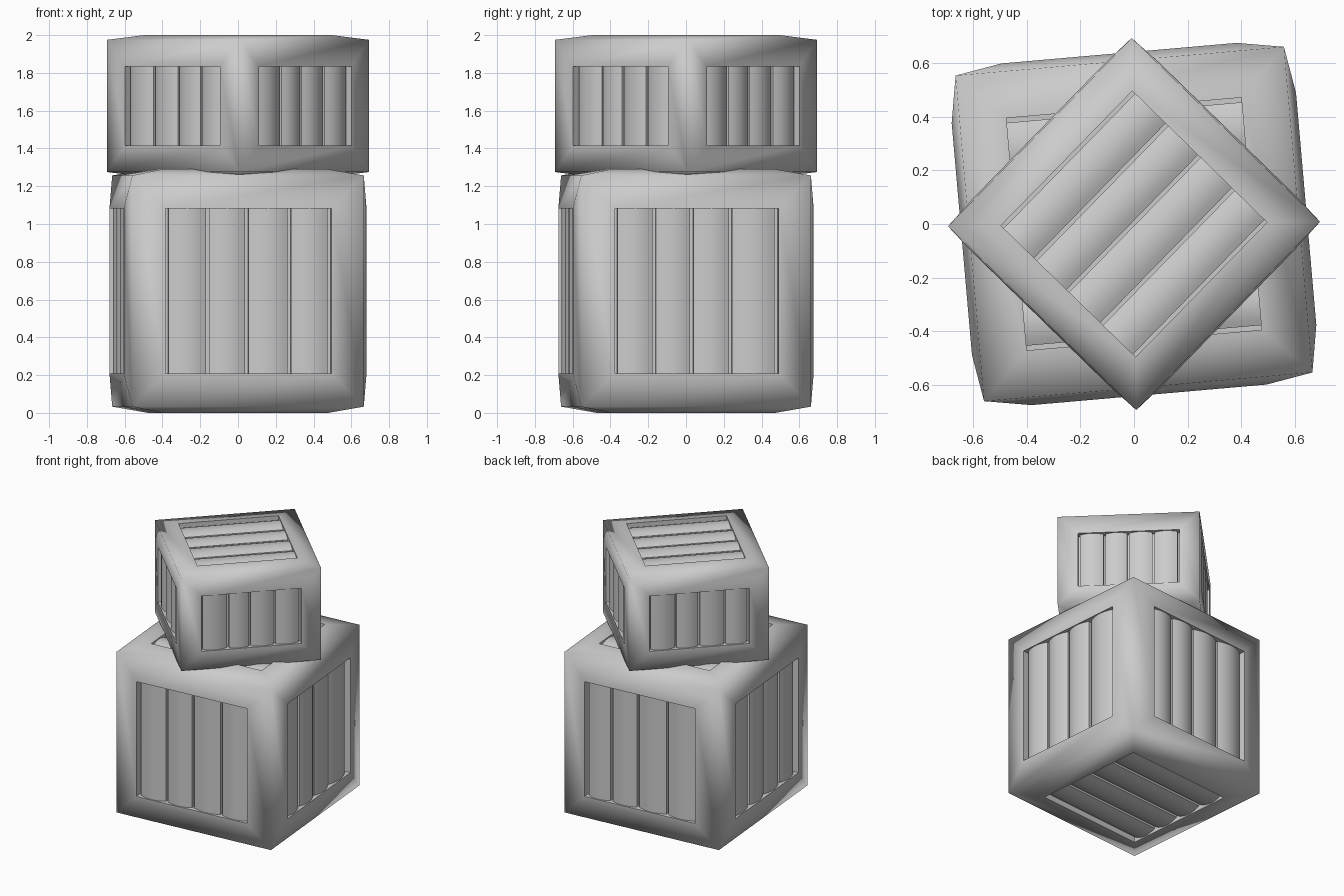
import bpy, bmesh, math, random
from mathutils import Vector, Matrix

if "Cube" in bpy.data.objects:
    bpy.data.objects.remove(bpy.data.objects["Cube"])

random.seed(4)
X, Y, Z = Vector((1, 0, 0)), Vector((0, 1, 0)), Vector((0, 0, 1))
# side name: outward normal, direction the planks run
SIDES = {"front": (-Y, Z), "back": (Y, Z), "left": (-X, Z), "right": (X, Z),
         "top": (Z, X), "bottom": (-Z, X)}


def finish(bm, name, matrix, angle):
    bmesh.ops.recalc_face_normals(bm, faces=bm.faces)
    mesh = bpy.data.meshes.new(name)
    bm.to_mesh(mesh)
    bm.free()
    ob = bpy.data.objects.new(name, mesh)
    bpy.context.collection.objects.link(ob)
    ob.matrix_world = matrix
    bpy.ops.object.select_all(action='DESELECT')
    ob.select_set(True)
    bpy.context.view_layer.objects.active = ob
    bpy.ops.object.shade_smooth_by_angle(angle=math.radians(angle))


def extent(v, half):
    return sum(abs(v[i]) * half[i] for i in range(3))


def plank(bm, u, v, n, start, end, length, base, crown, steps=8):
    # crowned board: arc profile on a flat base, swept along v
    mid, hw = (start + end) / 2, (end - start) / 2
    edge = crown - hw * 0.25
    prof = [(start, base)]
    for i in range(steps + 1):
        t = -1 + 2 * i / steps
        prof.append((mid + hw * t, edge + (crown - edge) * (1 - t * t)))
    prof.append((end, base))
    rings = [[bm.verts.new(u * a + n * b + v * s * length) for a, b in prof]
             for s in (-1, 1)]
    k = len(prof)
    for i in range(k):
        j = (i + 1) % k
        bm.faces.new((rings[0][i], rings[0][j], rings[1][j], rings[1][i]))
    for r in rings:
        bm.faces.new(r)


def crate(name, half, z, turn, frame, side_bulge, cap_bulge, depth):
    matrix = Matrix.Translation((0, 0, z)) @ Matrix.Rotation(math.radians(turn), 4, 'Z')

    # frame box: every face swells inward to a sunk panel
    bm = bmesh.new()
    bmesh.ops.create_cube(bm, size=2, matrix=Matrix.Diagonal((*half, 1)))
    bm.normal_update()
    caps = [f for f in bm.faces if abs(f.normal.z) > 0.5]
    walls = [f for f in bm.faces if f not in caps]
    for faces, bulge in ((walls, side_bulge), (caps, cap_bulge)):
        bmesh.ops.inset_individual(bm, faces=faces, thickness=frame, depth=bulge,
                                   use_even_offset=True)
    for f in caps + walls:
        n = f.normal.copy()
        new = bmesh.ops.extrude_discrete_faces(bm, faces=[f])["faces"]
        bmesh.ops.translate(bm, verts=new[0].verts, vec=-n * depth)
    finish(bm, name + "_frame", matrix, 86)

    # four uneven planks in each panel
    for side, (n, v) in SIDES.items():
        u = v.cross(n)
        hu, hv = extent(u, half) - frame, extent(v, half) - frame
        rim = extent(n, half) + (cap_bulge if abs(n.z) > 0.5 else side_bulge)
        gap = hu * 0.04
        weights = [random.uniform(0.88, 1.12) for _ in range(4)]
        pos = -hu + gap / 2
        bm = bmesh.new()
        for w in weights:
            step = w / sum(weights) * (2 * hu - gap)
            plank(bm, u, v, n, pos + gap / 2, pos + step - gap / 2,
                  hv, rim - depth, rim - 0.008)
            pos += step
        finish(bm, f"{name}_{side}_planks", matrix, 40)


crate("large_crate", (0.615, 0.61, 0.612), 0.645, 5, 0.175, 0.03, 0.033, 0.06)
crate("small_crate", (0.491, 0.491, 0.35), 1.625, 45.7, 0.14, 0.006, 0.025, 0.05)
